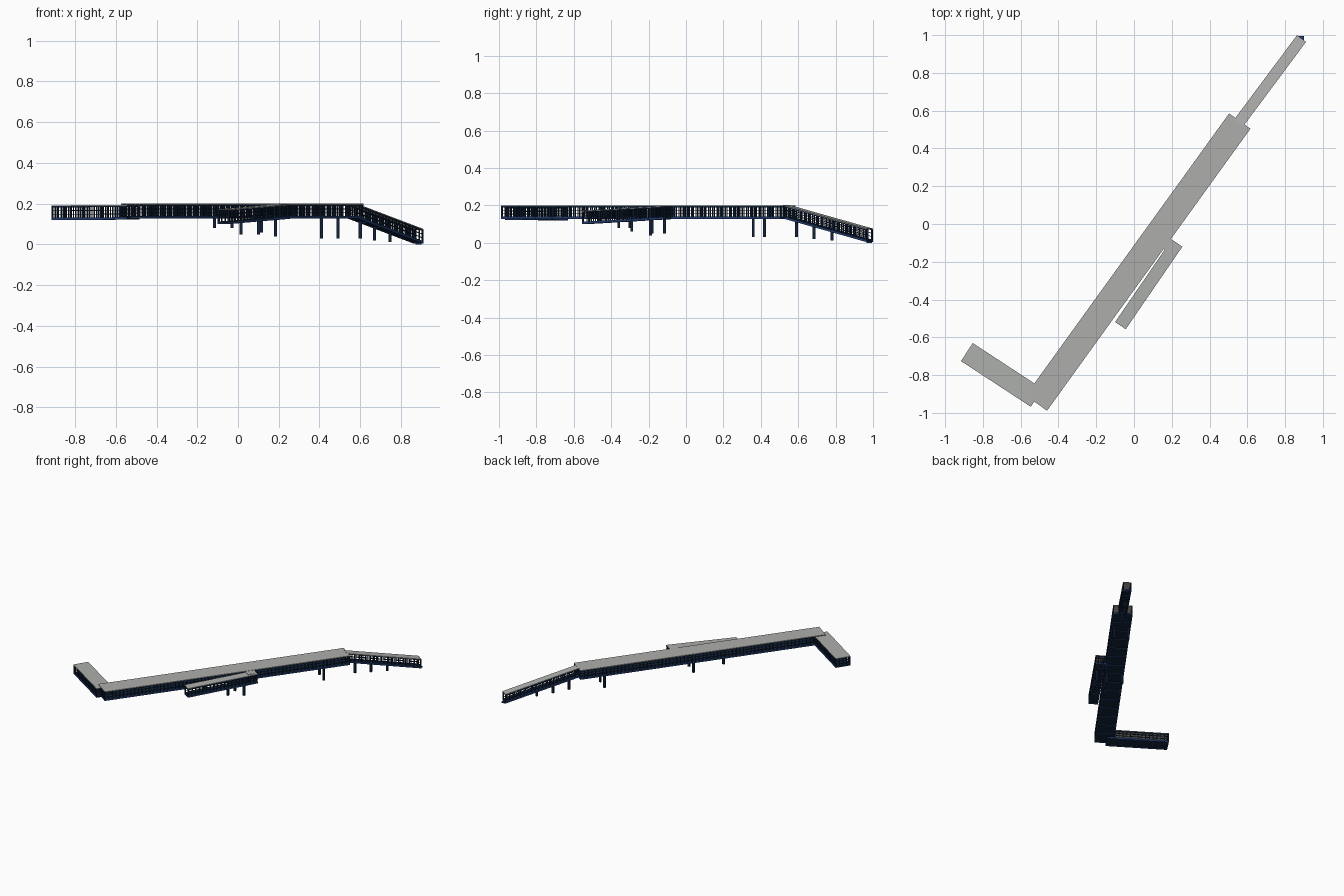
import bpy
import bmesh
from mathutils import Vector

cube = bpy.data.objects.get("Cube")
if cube:
    bpy.data.objects.remove(cube, do_unlink=True)


def material(name, rgb):
    mat = bpy.data.materials.new(name)
    mat.use_nodes = True
    mat.diffuse_color = (*rgb, 1)
    mat.node_tree.nodes["Principled BSDF"].inputs["Base Color"].default_value = (*rgb, 1)
    return mat


GREY = material("roof grey", (0.42, 0.43, 0.41))
NAVY = material("dark navy steel", (0.006, 0.016, 0.04))
BLUE = material("navy blue beam", (0.015, 0.045, 0.16))


def build(name, boxes, mat, place):
    """One object of boxes given as centre and size, mapped by place()."""
    bm = bmesh.new()
    for centre, size in boxes:
        for v in bmesh.ops.create_cube(bm, size=1)["verts"]:
            v.co = place(*(c + a * s for c, a, s in zip(centre, v.co, size)))
    bmesh.ops.recalc_face_normals(bm, faces=bm.faces)
    mesh = bpy.data.meshes.new(name)
    bm.to_mesh(mesh)
    bm.free()
    mesh.materials.append(mat)
    obj = bpy.data.objects.new(name, mesh)
    bpy.context.collection.objects.link(obj)


def walkway(name, start, end, z_start, z_end, width, closed=(), height=0.072):
    """Covered walkway: floor, edge beams, barred sides and a flat roof."""
    start, end = Vector(start), Vector(end)
    length = (end - start).length
    along = (end - start) / length
    across = Vector((along.y, -along.x))

    def place(s, w, h):
        p = start + along * s + across * w
        return Vector((p.x, p.y, z_start + (z_end - z_start) * s / length + h))

    mid, edge = length / 2, width / 2 - 0.004
    build(name + "_roof", [((mid, 0, height - 0.002), (length, width, 0.004))], GREY, place)
    build(name + "_floor", [((mid, 0, 0.007), (length, width - 0.008, 0.006))], NAVY, place)

    # Edge beams and cross beams under the floor
    beams = [((mid, side * edge, 0.006), (length, 0.008, 0.012)) for side in (-1, 1)]
    ribs = max(2, round(length / 0.12))
    beams += [((0.004 + (length - 0.008) * i / ribs, 0, 0.003), (0.008, width, 0.006))
              for i in range(ribs + 1)]
    build(name + "_beams", beams, BLUE, place)

    # Side rails, posts and bars
    rails = []
    bars = max(2, round(length / 0.028))
    for side in (-1, 1):
        for h, t in ((0.028, 0.003), (0.046, 0.003), (height - 0.007, 0.006)):
            rails.append(((mid, side * edge, h), (length, 0.005, t)))
        for i in range(bars + 1):
            t = 0.008 if i % 4 == 0 else 0.005
            s = 0.004 + (length - 0.008) * i / bars
            rails.append(((s, side * edge, height / 2), (t, t, height - 0.006)))

    # Barred ends
    for s in closed:
        s = 0.004 + s * (length - 0.008)
        for h in (0.028, 0.046, height - 0.007):
            rails.append(((s, 0, h), (0.005, width - 0.008, 0.003)))
        count = round(width / 0.028)
        for i in range(1, count):
            rails.append(((s, -edge + 2 * edge * i / count, height / 2),
                          (0.005, 0.005, height - 0.006)))
    build(name + "_railings", rails, NAVY, place)


walkway("main_span", (-0.517, -0.948), (0.56, 0.545), 0.128, 0.128, 0.139, (0,))
walkway("side_wing", (-0.885, -0.678), (-0.515, -0.92), 0.12, 0.122, 0.114, (0,))
walkway("end_ramp", (0.555, 0.536), (0.887, 0.982), 0.13, 0.004, 0.06)
walkway("side_ramp", (-0.072, -0.538), (0.228, -0.101), 0.1, 0.126, 0.068, (1,))
walkway("ramp_landing", (0.15, -0.087), (0.222, -0.139), 0.126, 0.126, 0.065)

# Support piers: x, y, foot height, top height
piers = [(-0.115, -0.30, 0.08, 0.13), (-0.03, -0.36, 0.08, 0.13),
         (0.015, -0.115, 0.05, 0.13), (0.10, -0.18, 0.05, 0.13),
         (0.41, 0.42, 0.03, 0.13), (0.49, 0.36, 0.03, 0.13),
         (0.115, -0.29, 0.06, 0.115), (0.185, -0.19, 0.04, 0.125),
         (0.60, 0.59, 0.03, 0.115), (0.67, 0.685, 0.02, 0.088),
         (0.745, 0.78, 0.012, 0.06)]
build("piers", [((x, y, (a + b) / 2), (0.015, 0.015, b - a)) for x, y, a, b in piers],
      NAVY, lambda x, y, z: Vector((x, y, z)))

# Foot pad at the low end of the ramp
build("ramp_foot", [((0.886, 0.98, 0.004), (0.03, 0.03, 0.008))], BLUE,
      lambda x, y, z: Vector((x, y, z)))
